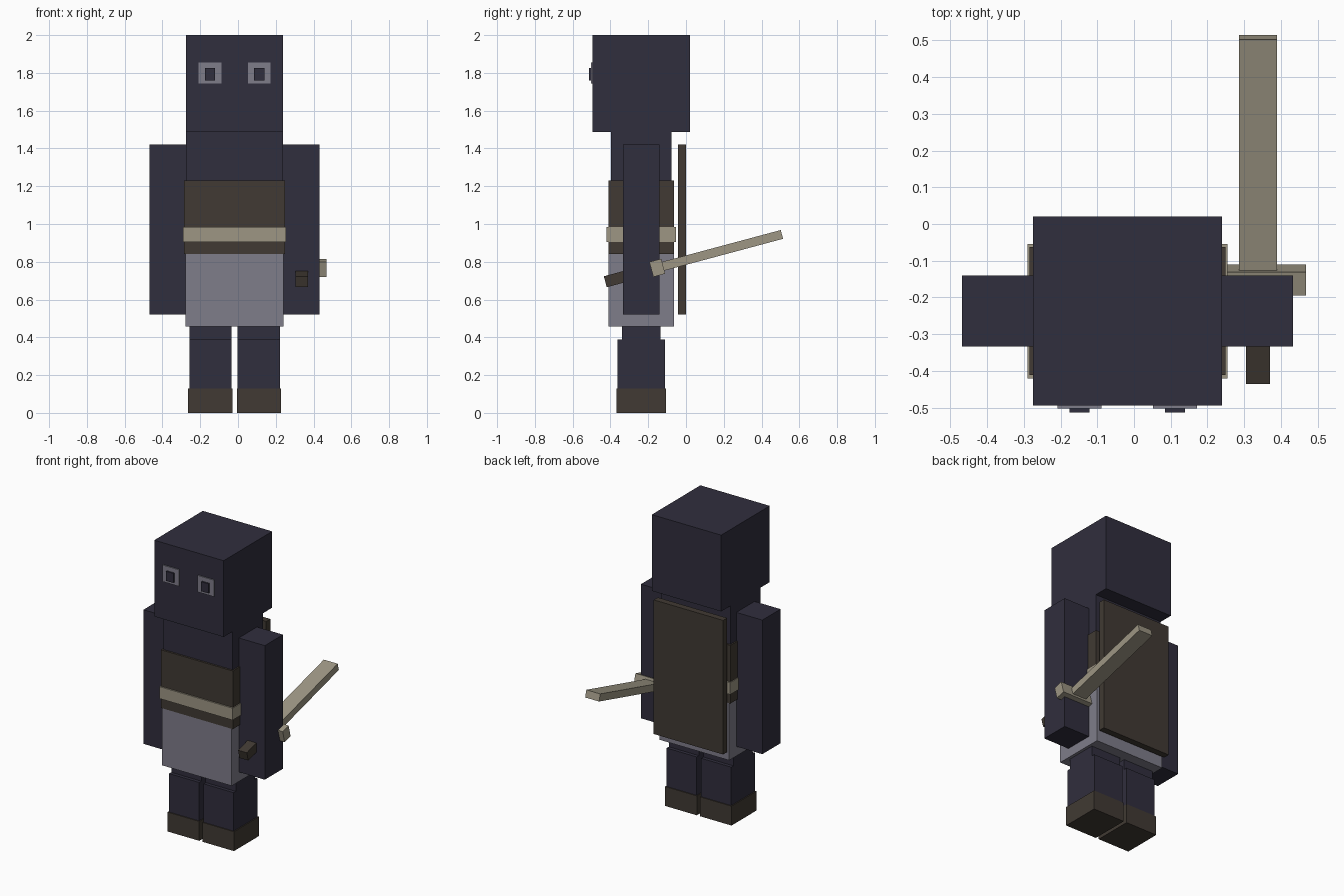
import bpy
import math
from mathutils import Matrix, Vector

if "Cube" in bpy.data.objects:
    bpy.data.objects.remove(bpy.data.objects["Cube"])


def srgb(r, g, b):
    def lin(c):
        c /= 255
        return c / 12.92 if c <= 0.04045 else ((c + 0.055) / 1.055) ** 2.4
    return (lin(r), lin(g), lin(b), 1)


def material(name, rgb):
    m = bpy.data.materials.new(name)
    m.diffuse_color = srgb(*rgb)
    m.use_nodes = True
    m.node_tree.nodes["Principled BSDF"].inputs["Base Color"].default_value = m.diffuse_color
    return m


NAVY = material("dark_navy", (48, 46, 61))
GREY = material("cool_grey", (127, 125, 138))
TAN = material("dull_tan", (157, 150, 132))
BROWN = material("dark_brown", (65, 58, 51))

CX, CY = -0.018, -0.237   # body axis


def box(name, x, y, z, mat, frame=None):
    """Box from (min, max) ranges, optionally placed in a tilted frame."""
    bpy.ops.mesh.primitive_cube_add(size=1)
    ob = bpy.context.object
    ob.name = name
    mid = Vector([(a + b) / 2 for a, b in (x, y, z)])
    size = [b - a for a, b in (x, y, z)]
    m = Matrix.Translation(mid) @ Matrix.Diagonal((*size, 1))
    ob.data.transform((frame @ m) if frame else m)
    ob.data.materials.append(mat)
    return ob


def body(name, half_x, half_y, z, mat, dx=0):
    """Box centred on the body axis, shifted sideways by dx."""
    return box(name, (CX + dx - half_x, CX + dx + half_x),
               (CY - half_y, CY + half_y), z, mat)


# Head and torso layers
body("head", 0.2575, 0.2575, (1.488, 2.0), NAVY)
body("torso", 0.2575, 0.161, (0.52, 1.488), NAVY)
body("vest", 0.267, 0.174, (0.84, 1.23), BROWN)
body("belt", 0.272, 0.183, (0.905, 0.985), TAN)
body("skirt", 0.259, 0.174, (0.457, 0.84), GREY)

# Paired parts
for side, s in (("left", -1), ("right", 1)):
    body(side + "_arm", 0.0965, 0.0965, (0.52, 1.42), NAVY, s * 0.354)
    body(side + "_thigh", 0.1115, 0.103, (0.38, 0.52), NAVY, s * 0.128)
    body(side + "_lower_leg", 0.1115, 0.126, (0.01, 0.388), NAVY, s * 0.128)
    body(side + "_boot", 0.1175, 0.132, (0.0, 0.13), BROWN, s * 0.129)
    ex = CX + s * 0.13
    box(side + "_eye", (ex - 0.06, ex + 0.06), (-0.502, -0.493), (1.743, 1.854), GREY)
    box(side + "_pupil", (ex - 0.027, ex + 0.027), (-0.513, -0.501), (1.761, 1.825), NAVY)

# Back panel
box("cape", (CX - 0.2575, CX + 0.2575), (-0.043, 0.0), (0.52, 1.42), BROWN)

# Sword, tilted up toward the back, held in the right hand
sword = Matrix.Translation((0.3375, -0.152, 0.768)) @ Matrix.Rotation(math.radians(15), 4, 'X')
box("sword_blade", (-0.0515, 0.0515), (0.0, 0.683), (-0.024, 0.024), TAN, sword)
box("sword_guard", (-0.13, 0.13), (-0.0325, 0.0325), (-0.041, 0.041), TAN, sword)
box("sword_grip", (-0.0325, 0.0325), (-0.285, 0.0), (-0.03, 0.03), BROWN, sword)
